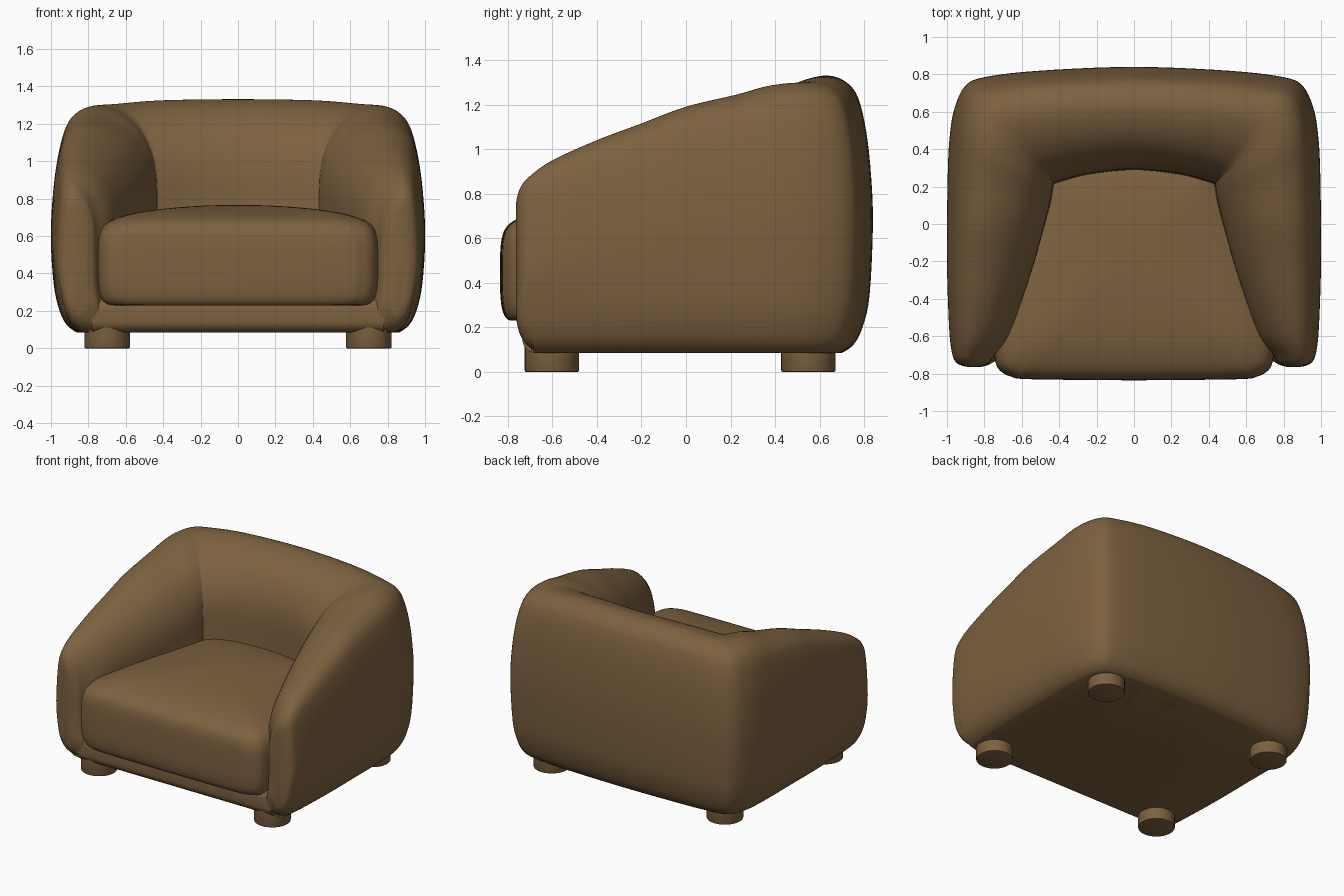
import bpy, bmesh, math
from mathutils import Vector

if "Cube" in bpy.data.objects:
    bpy.data.objects.remove(bpy.data.objects["Cube"])

brown = bpy.data.materials.new("brown_fabric")
brown.diffuse_color = (0.205, 0.12, 0.05, 1)
brown.use_nodes = True
brown.node_tree.nodes["Principled BSDF"].inputs["Base Color"].default_value = brown.diffuse_color


def catmull(pts, steps):
    """Smooth curve through pts; the first and last are only tangent guides."""
    out = []
    for i in range(1, len(pts) - 2):
        a, b, c, d = (Vector(p) for p in pts[i - 1:i + 3])
        for k in range(steps):
            t = k / steps
            out.append(0.5 * (2 * b + (c - a) * t + (2 * a - 5 * b + 4 * c - d) * t * t
                              + (3 * b - a - 3 * c + d) * t ** 3))
    out.append(Vector(pts[-2]))
    return out


def finish(name, bm, angle=40):
    bmesh.ops.recalc_face_normals(bm, faces=bm.faces)
    me = bpy.data.meshes.new(name)
    bm.to_mesh(me)
    bm.free()
    ob = bpy.data.objects.new(name, me)
    bpy.context.collection.objects.link(ob)
    me.materials.append(brown)
    bpy.ops.object.select_all(action='DESELECT')
    ob.select_set(True)
    bpy.context.view_layer.objects.active = ob
    bpy.ops.object.shade_smooth_by_angle(angle=math.radians(angle))
    return ob


def bridge(bm, rings):
    for r0, r1 in zip(rings, rings[1:]):
        n = len(r0)
        for i in range(n):
            j = (i + 1) % n
            bm.faces.new((r0[i], r0[j], r1[j], r1[i]))


# Arms and back: one section swept round half a U, then mirrored.
# Section: (inset distance, fraction of thickness, height above bottom, fraction of height)
section = [(.16, 0, 0, 0), (.14, 0, 0, 0), (.085, 0, .04, 0), (.045, 0, .12, 0), (.015, 0, .26, 0),
           (0, 0, 0, .46), (0, .015, 0, .64), (0, .055, 0, .80), (0, .12, 0, .92), (0, .21, 0, .975),
           (0, .34, 0, 1), (0, .48, 0, .995), (0, .63, 0, .968), (0, .77, 0, .92), (0, .87, 0, .86),
           (0, .95, 0, .78), (0, .99, 0, .68), (0, 1, 0, .54), (0, 1.03, 0, .30), (0, 1.15, 0, .12),
           (0, 1.15, 0, 0), (0, 1.15, 0, 0)]
# Stations: inner x, y, outer x, y, top, bottom
stations = [(.835, -.765, .875, -.765, .74, .18),
            (.805, -.759, .915, -.759, .785, .14),
            (.770, -.740, .950, -.740, .835, .105),
            (.745, -.700, .970, -.700, .88, .087),
            (.67, -.60, .985, -.60, .95, .085),
            (.595, -.40, .995, -.40, 1.04, .085),
            (.53, -.20, 1.0, -.20, 1.115, .085),
            (.475, 0, 1.0, 0, 1.19, .085),
            (.445, .12, .995, .30, 1.245, .085),
            (.435, .18, .985, .47, 1.28, .085),
            (.432, .205, .962, .61, 1.295, .085),
            (.43, .215, .905, .735, 1.30, .085),
            (.40, .225, .80, .785, 1.305, .085),
            (.25, .265, .50, .82, 1.324, .085),
            (0, .29, 0, .84, 1.33, .085)]
end = stations[-2]
path = catmull([stations[0]] + stations + [(-end[0], end[1], -end[2]) + end[3:]], 5)
profile = catmull(section, 4)
bm = bmesh.new()
rings = []
for ix, iy, ox, oy, top, bot in path:
    across = Vector((ix - ox, iy - oy))
    width = across.length
    across.normalize()
    narrow = min(1, width / .225)
    ring = []
    for a, f, d, h in profile:
        p = Vector((ox, oy)) + across * (a * narrow + f * width)
        z = bot + d * narrow + h * (top - bot)
        tuck = .055 * (max(0, .28 - z) / .195) ** 2 if p.y < -.69 else 0  # rounds the toe
        ring.append(bm.verts.new((max(p.x, 0), p.y + tuck, z)))
    rings.append(ring)
bridge(bm, rings)
bm.faces.new(rings[0])
shell = finish("arms_and_back", bm, 60)
mirror = shell.modifiers.new("mirror", 'MIRROR')
mirror.use_clip = True

# Seat cushion: rounded plan outline stacked in scaled rings
half = [(.25, -.836), (0, -.836), (.55, -.83), (.66, -.815), (.72, -.78), (.745, -.72),
        (.75, -.62), (.69, -.3), (.57, .1), (.51, .3), (.43, .4), (.25, .46), (0, .47), (-.25, .46)]
right = catmull(half, 4)
outline = right + [Vector((-p.x, p.y)) for p in reversed(right[1:-1])]
centre = Vector((0, -.17))
levels = [(0, .80, .228), (0, .92, .23), (0, .96, .243), (0, .985, .28), (0, .998, .35),
          (0, 1.0, .45), (0, .998, .54), (0, .988, .60), (0, .96, .648), (0, .90, .682),
          (0, .80, .710), (0, .66, .733), (0, .45, .752), (0, .2, .764), (0, .02, .766), (0, 0, .766)]
bm = bmesh.new()
rings = []
for _, s, z in catmull(levels, 3):
    rings.append([bm.verts.new((*(centre + (p - centre) * s), z)) for p in outline])
bridge(bm, rings)
bm.faces.new(rings[0])
bm.faces.new(rings[-1])
finish("seat_cushion", bm, 50)

# Base with a rounded front rail
bm = bmesh.new()
bmesh.ops.create_cube(bm, size=1)
for v in bm.verts:
    v.co = (v.co.x * 1.56, -.05 + v.co.y * 1.37, .1775 + v.co.z * .185)
front = [e for e in bm.edges if all(v.co.y < -.5 for v in e.verts)
         and abs(e.verts[0].co.z - e.verts[1].co.z) < .01]
bmesh.ops.bevel(bm, geom=front, offset=.06, segments=6, profile=.5, affect='EDGES')
finish("base", bm)

# Four round feet
for name, x, y in [("front_foot_right", .70, -.603), ("front_foot_left", -.70, -.603),
                   ("back_foot_right", .70, .55), ("back_foot_left", -.70, .55)]:
    bm = bmesh.new()
    bmesh.ops.create_cone(bm, cap_ends=True, segments=40, radius1=.122, radius2=.122, depth=.12)
    rim = [e for e in bm.edges if all(v.co.z < 0 for v in e.verts)]
    bmesh.ops.bevel(bm, geom=rim, offset=.006, segments=2, profile=.5, affect='EDGES')
    bmesh.ops.translate(bm, verts=bm.verts, vec=(x, y, .06))
    finish(name, bm)
